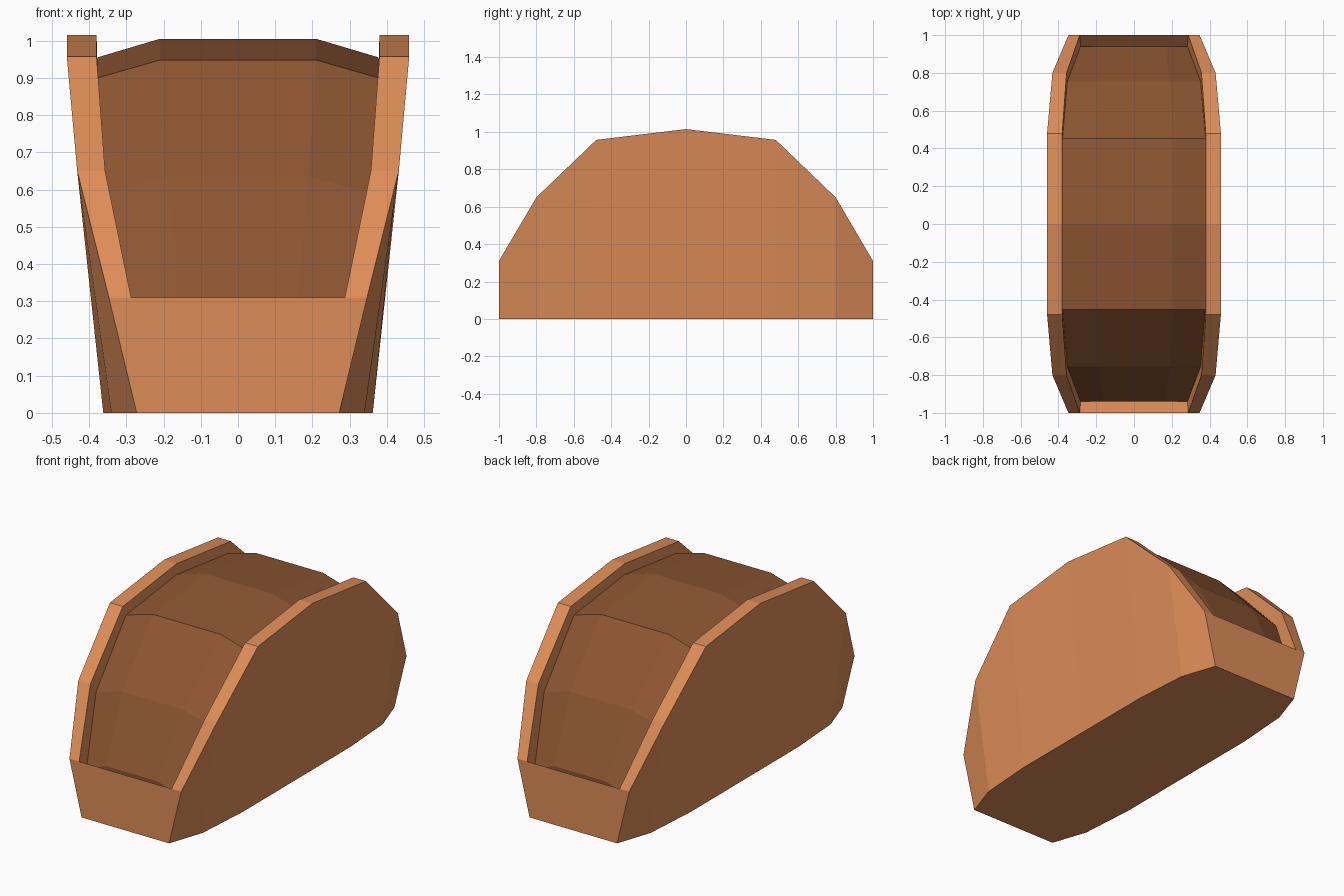
import bpy, bmesh

if "Cube" in bpy.data.objects:
    bpy.data.objects.remove(bpy.data.objects["Cube"])


def material(name, rgb):
    m = bpy.data.materials.new(name)
    m.diffuse_color = (*rgb, 1)
    m.use_nodes = True
    m.node_tree.nodes["Principled BSDF"].inputs["Base Color"].default_value = m.diffuse_color
    return m


def loft(name, rings, caps, mat):
    """Bridge equal-sized closed rings and close both ends with index loops."""
    bm = bmesh.new()
    vs = [[bm.verts.new(p) for p in ring] for ring in rings]
    n = len(rings[0])
    for a, b in zip(vs, vs[1:]):
        for i in range(n):
            j = (i + 1) % n
            bm.faces.new((a[i], a[j], b[j], b[i]))
    for ring in (vs[0], vs[-1]):
        for cap in caps:
            bm.faces.new([ring[i] for i in cap])
    bmesh.ops.recalc_face_normals(bm, faces=bm.faces[:])
    mesh = bpy.data.meshes.new(name)
    bm.to_mesh(mesh)
    bm.free()
    mesh.materials.append(mat)
    ob = bpy.data.objects.new(name, mesh)
    bpy.context.collection.objects.link(ob)
    return ob


def both_ends(half):
    """Mirror stations running from one end to the middle."""
    return [(-s[0], *s[1:]) for s in half] + [s for s in reversed(half[:-1])]


def mirrored(points):
    return points + [(-x, y, z) for x, y, z in reversed(points)]


orange = material("crust orange", (0.73, 0.27, 0.097))
brown = material("filling brown", (0.263, 0.092, 0.031))

# outer shell stations: y, rim height, outer rim x, base x, inner rim x
shell = both_ends([(1.0, 0.31, 0.347, 0.272, 0.287),
                   (0.8, 0.65, 0.432, 0.34, 0.357),
                   (0.48, 0.957, 0.46, 0.362, 0.38),
                   (0.0, 1.015, 0.46, 0.362, 0.38)])
# filling stations: y, edge height, edge x, crown height, crown x
fill = both_ends([(0.94, 0.25, 0.283, 0.295, 0.16),
                  (0.755, 0.59, 0.353, 0.635, 0.19),
                  (0.453, 0.90, 0.378, 0.948, 0.21),
                  (0.0, 0.955, 0.378, 1.005, 0.21)])

# folded shell with raised rims and low end walls
rings = [mirrored([(xb, y, 0), (xt, y, z), (xi, y, z), (xe, yf, ze - 0.01)])
         for (y, z, xt, xb, xi), (yf, ze, xe, zc, xc) in zip(shell, fill)]
loft("shell", rings, [(0, 1, 2, 5, 6, 7), (2, 3, 4, 5)], orange)

# crowned filling between the rims
rings = [mirrored([(xe, y, ze - 0.03), (xe, y, ze), (xc, y, zc)])
         for y, ze, xe, zc, xc in fill]
loft("filling", rings, [(0, 1, 2, 3, 4, 5)], brown)
